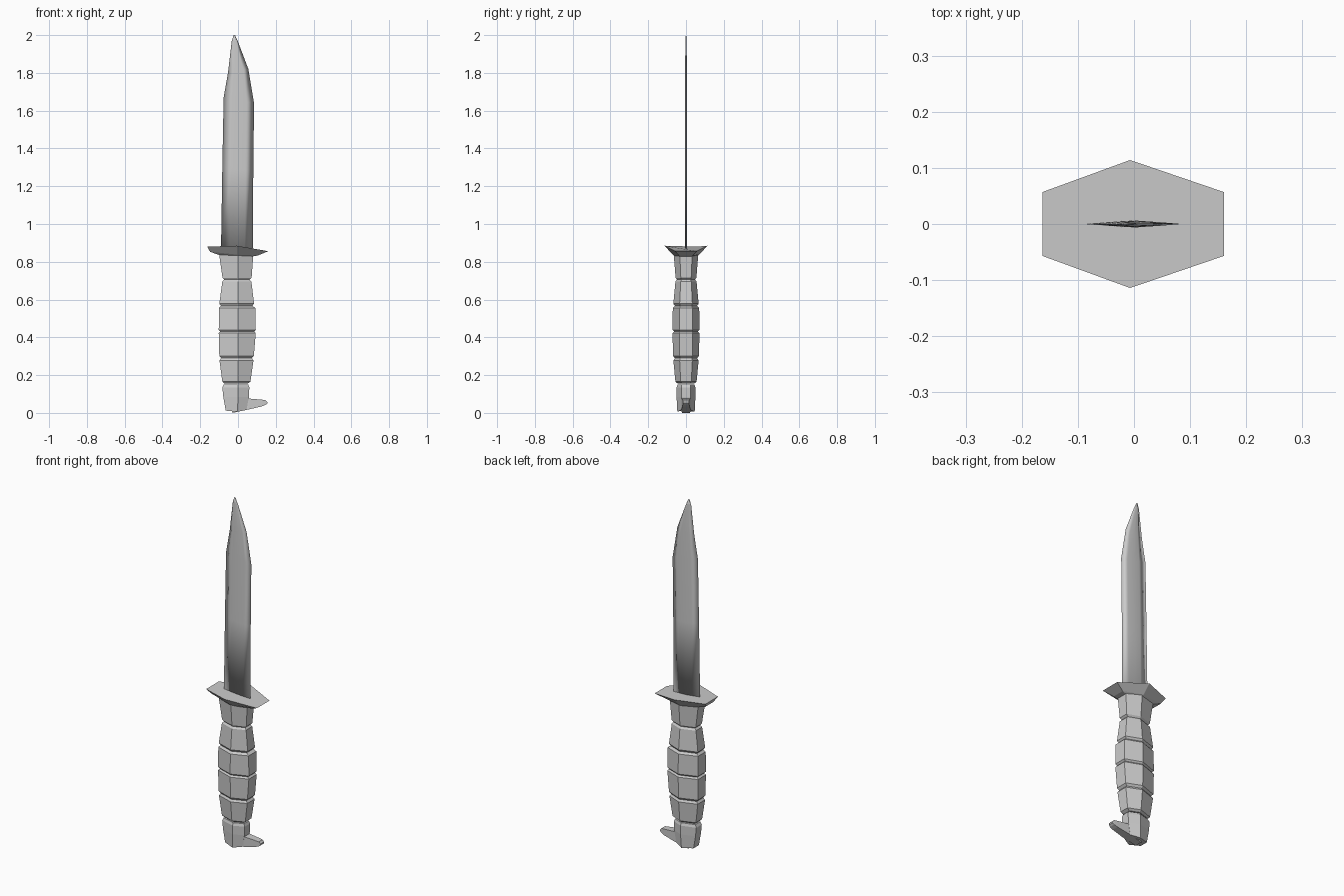
import bpy, bmesh

if "Cube" in bpy.data.objects:
    bpy.data.objects.remove(bpy.data.objects["Cube"])


def loft(name, rings, smooth=False):
    """Skin a list of equal-length point rings and cap both ends."""
    bm = bmesh.new()
    vs = [[bm.verts.new(p) for p in r] for r in rings]
    n = len(vs[0])
    for a, b in zip(vs, vs[1:]):
        for i in range(n):
            j = (i + 1) % n
            bm.faces.new((a[i], a[j], b[j], b[i]))
    bm.faces.new(vs[0][::-1])
    bm.faces.new(vs[-1])
    bmesh.ops.recalc_face_normals(bm, faces=bm.faces[:])
    me = bpy.data.meshes.new(name)
    bm.to_mesh(me)
    bm.free()
    for p in me.polygons:
        p.use_smooth = smooth
    ob = bpy.data.objects.new(name, me)
    bpy.context.collection.objects.link(ob)
    return ob


def hexagon(left, mid, right):
    """Six-sided ring from (x, half_y, z) at the left, ridge and right."""
    half = [(x, -y, z) for x, y, z in (left, mid, right)]
    return half + [(x, -y, z) for x, y, z in reversed(half)]


def flat_hex(z, xl, xr, y):
    return hexagon((xl, y * 0.5, z), (0, y, z), (xr, y * 0.5, z))


# Grip: ringed segments separated by narrow grooves
# (z bottom, left, right, half depth) -> (z top, left, right, half depth)
segments = [
    ((0.145, -.082, .060, .052), (0.146, -.082, .060, .052)),
    ((0.165, -.083, .066, .056), (0.278, -.098, .082, .067)),
    ((0.302, -.099, .084, .069), (0.422, -.102, .094, .071)),
    ((0.440, -.102, .094, .071), (0.555, -.101, .092, .070)),
    ((0.578, -.099, .085, .067), (0.695, -.083, .071, .056)),
    ((0.715, -.082, .072, .055), (0.840, -.100, .081, .065)),
]
rings = []
for k, (lo, hi) in enumerate(segments):
    if k:
        pz, pl, pr, py = segments[k - 1][1]
        z = (pz + lo[0]) / 2
        rings.append(flat_hex(z, max(pl, lo[1]) + .009, min(pr, lo[2]) - .009,
                              min(py, lo[3]) - .008))
        rings.append(flat_hex(*lo))
        rings.append(flat_hex(*hi))
loft("grip", rings)

# Pommel with a side hook
loft("pommel", [
    hexagon((-.065, .024, .012), (-.003, .046, .006), (.045, .024, .016)),
    hexagon((-.078, .025, .085), (0, .050, .085), (.058, .025, .085)),
    flat_hex(.135, -.083, .060, .050),
    flat_hex(.150, -.075, .054, .045),
])


def hook_section(x, z0, z1, y):
    return [(x, -y, z0), (x, y, z0), (x, y, z1), (x, -y, z1)]


loft("pommel_hook", [
    hook_section(-.03, 0, .09, .022),
    hook_section(.055, .018, .076, .024),
    hook_section(.125, .034, .070, .019),
    hook_section(.145, .042, .068, .017),
    hook_section(.155, .050, .058, .015),
])

# Guard: hexagonal plate, drooping on one side and tapered below
loft("guard", [
    hexagon((-.090, .030, .832), (-.003, .058, .828), (.075, .030, .828)),
    hexagon((-.148, .036, .853), (-.005, .070, .838), (.105, .036, .833)),
    hexagon((-.163, .057, .880), (-.007, .114, .885), (.160, .057, .856)),
])

# Blade: thin ridged section, tapering to an off-centre tip
outline = [  # z left, x left, z right, x right, half thickness
    (.86, -.090, .86, .078, .006),
    (1.30, -.083, 1.28, .081, .006),
    (1.67, -.076, 1.64, .085, .006),
    (1.80, -.053, 1.82, .055, .005),
    (1.97, -.033, 1.965, .000, .003),
    (2.00, -.023, 2.00, -.016, .001),
]
blade = []
for zl, xl, zr, xr, t in outline:
    def at(f, y):
        return (xl + (xr - xl) * f, y, zl + (zr - zl) * f)
    prof = [(0, 0), (.28, .6), (.5, 1), (.75, .55), (1, 0)]
    blade.append([at(f, -y * t) for f, y in prof]
                 + [at(f, y * t) for f, y in prof[3:0:-1]])
loft("blade", blade, smooth=True)
